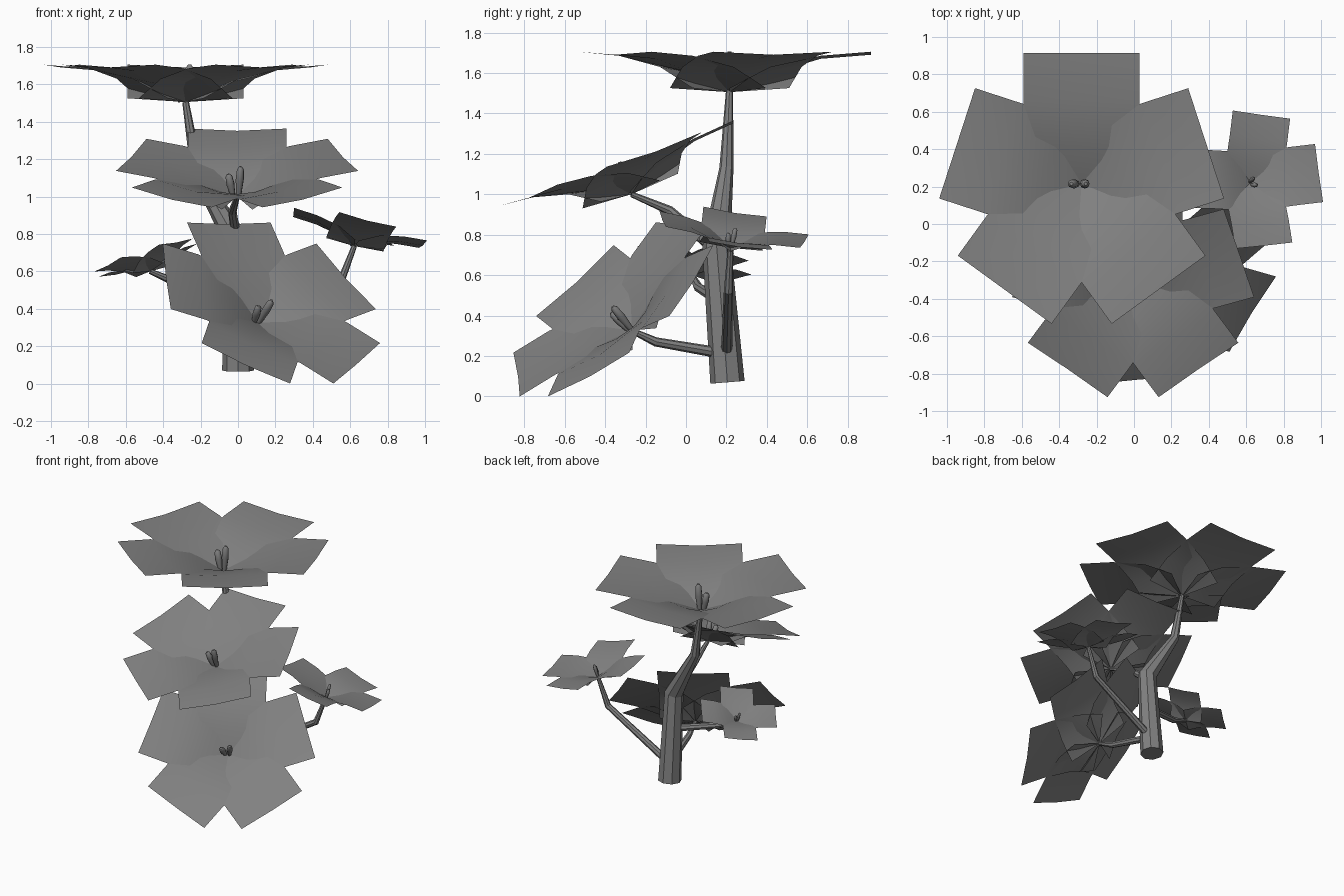
import bpy
from math import radians, sin, cos
from mathutils import Matrix, Vector

cube = bpy.data.objects.get("Cube")
if cube:
    bpy.data.objects.remove(cube, do_unlink=True)


def material(name, value):
    mat = bpy.data.materials.new(name)
    mat.use_nodes = True
    color = (value, value, value, 1)
    mat.diffuse_color = color
    mat.node_tree.nodes["Principled BSDF"].inputs["Base Color"].default_value = color
    return mat


GREY = material("plain grey", 0.22)


def add_object(name, mesh, smooth=None):
    obj = bpy.data.objects.new(name, mesh)
    bpy.context.collection.objects.link(obj)
    mesh.materials.clear()
    mesh.materials.append(GREY)
    if smooth:
        bpy.ops.object.select_all(action="DESELECT")
        obj.select_set(True)
        bpy.context.view_layer.objects.active = obj
        bpy.ops.object.shade_smooth_by_angle(angle=radians(smooth))
    return obj


def tube(name, points, radii, smooth=None):
    """Eight-sided tapering tube along a path."""
    curve = bpy.data.curves.new(name, "CURVE")
    curve.dimensions = "3D"
    curve.bevel_depth = 1
    curve.bevel_resolution = 2
    curve.use_fill_caps = True
    spline = curve.splines.new("POLY")
    spline.points.add(len(points) - 1)
    spline.use_smooth = False
    for p, co, r in zip(spline.points, points, radii):
        p.co = (*co, 1)
        p.radius = r
    temp = bpy.data.objects.new(name + "_path", curve)
    bpy.context.collection.objects.link(temp)
    graph = bpy.context.evaluated_depsgraph_get()
    mesh = bpy.data.meshes.new_from_object(temp.evaluated_get(graph))
    bpy.data.objects.remove(temp, do_unlink=True)
    return add_object(name, mesh, smooth)


# Petal rows: distance from the centre, height of the midline, height of the edges
ROWS = [(0, 0, 0.02), (0.2, 0.09, 0.125), (0.45, 0.165, 0.18), (0.7, 0.185, 0.2)]
HALF_WIDTH = 0.31


def flower(name, centre, size, tilt, heading, angles):
    place = (Matrix.Translation(centre)
             @ Matrix.Rotation(radians(heading), 4, "Z")
             @ Matrix.Rotation(radians(tilt), 4, "X")
             @ Matrix.Scale(size, 4))

    # Petals: overlapping curved sheets around the centre
    verts, faces = [], []
    for angle in angles:
        turn = Matrix.Rotation(radians(angle - 90), 4, "Z")
        start = len(verts)
        for dist, mid, edge in ROWS:
            for side in (-1, 0, 1):
                local = Vector((side * HALF_WIDTH, dist, edge if side else mid))
                verts.append(place @ turn @ local)
        for row in range(len(ROWS) - 1):
            for col in range(2):
                a = start + row * 3 + col
                faces.append((a, a + 1, a + 4, a + 3))
    mesh = bpy.data.meshes.new(name)
    mesh.from_pydata(verts, [], faces)
    add_object(name + "_petals", mesh, 60)

    # Pair of rounded stamens
    for label, x, lean, height in (("long", 0.01, 0.012, 0.2), ("short", -0.025, -0.03, 0.15)):
        path = [place @ Vector((x + lean * t, 0, height * t)) for t in (0, 0.55, 0.9, 1)]
        tube(f"{name}_{label}_stamen", path,
             [size * r for r in (0.015, 0.026, 0.022, 0.009)], 60)


FIVE = [90 + 72 * i for i in range(5)]
TOP, MIDDLE, LOWER = (-0.28, 0.215, 1.505), (-0.005, -0.27, 1.0), (0.104, -0.27, 0.326)
LEFT, RIGHT = (0.622, 0.22, 0.735), (-0.47, 0.03, 0.6)

flower("top_flower", TOP, 1.0, 0, 0, FIVE)
flower("middle_flower", MIDDLE, 0.85, 20, 0, FIVE)
flower("lower_flower", LOWER, 0.84, 45, 31, FIVE)
flower("left_small_flower", LEFT, 0.51, 16, 124, [a - 124 for a in (83, 7, -83, 180)])
flower("right_small_flower", RIGHT, 0.39, 20, 243, [40 - 243 + 90 * i for i in range(4)])

# Trunk and branches
tube("trunk", [(0, 0.205, 0.07), (0, 0.15, 0.75), (-0.22, 0.2, 1.13), TOP],
     [0.085, 0.07, 0.035, 0.018])
branches = {
    "middle_branch": [(0, 0.15, 0.72), (-0.03, -0.08, 0.92), MIDDLE],
    "lower_branch": [(0, 0.2, 0.21), (0.08, -0.15, 0.27), LOWER],
    "left_branch": [(0, 0.2, 0.2), (0.54, 0.21, 0.52), LEFT],
    "right_branch": [(0, 0.17, 0.47), (-0.33, 0.06, 0.54), RIGHT],
}
for name, path in branches.items():
    tube(name, path, [0.028, 0.023, 0.014])
